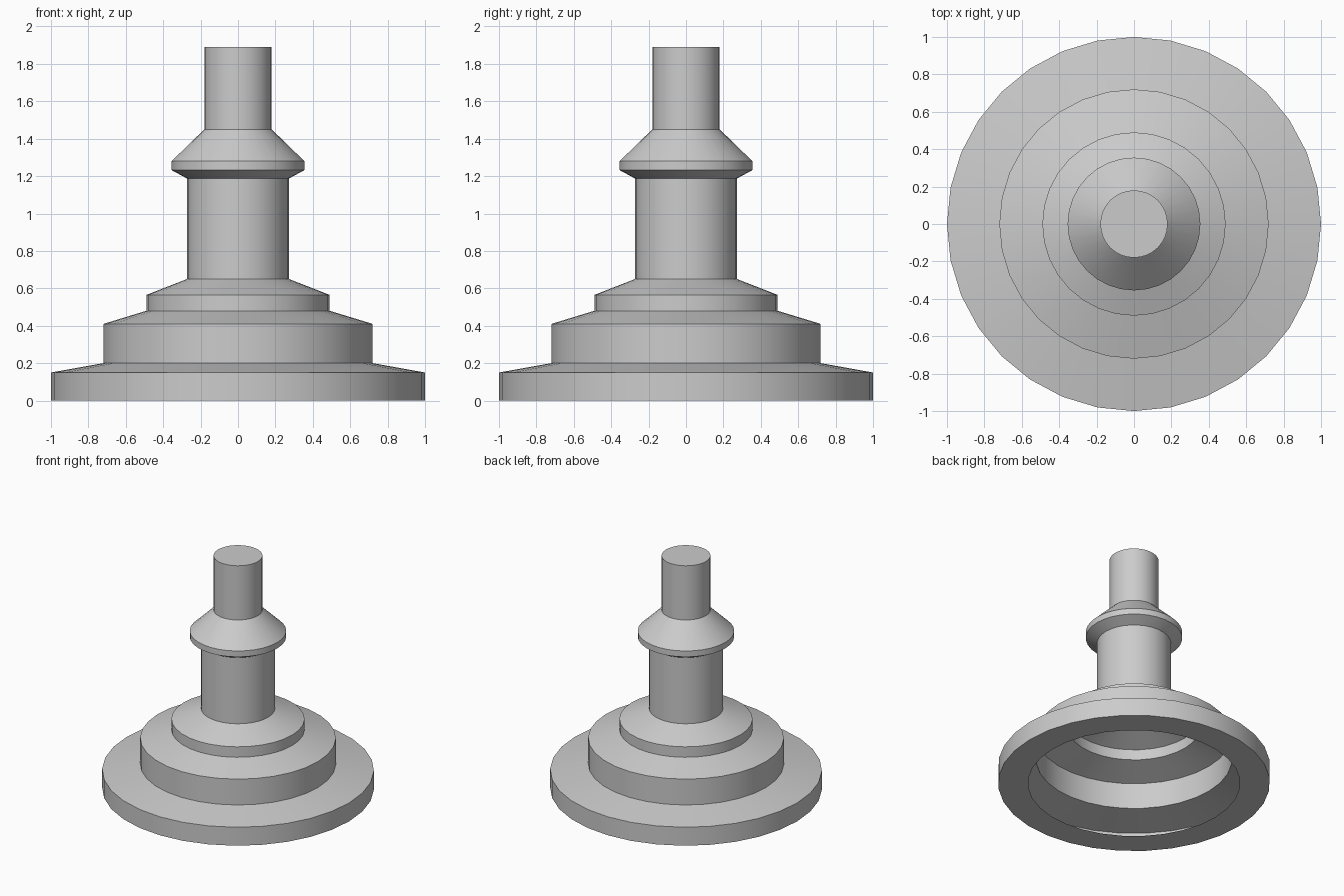
import bpy, bmesh, math

if "Cube" in bpy.data.objects:
    bpy.data.objects.remove(bpy.data.objects["Cube"])

SIDES = 32

# Half profile (radius, height): open underside ring, stepped base, shaft, collar, tip
PROFILE = [(0.78, 0), (1.0, 0), (1.0, 0.15), (0.72, 0.2), (0.72, 0.41),
           (0.49, 0.48), (0.49, 0.565), (0.272, 0.65), (0.272, 1.187),
           (0.355, 1.232), (0.355, 1.28), (0.18, 1.45), (0.18, 1.89)]


def lathe(name, profile, sides):
    bm = bmesh.new()
    rings = []
    for r, z in profile:
        rings.append([bm.verts.new((r * math.cos(2 * math.pi * i / sides),
                                    r * math.sin(2 * math.pi * i / sides), z))
                      for i in range(sides)])
    for a, b in zip(rings, rings[1:]):
        for i in range(sides):
            j = (i + 1) % sides
            bm.faces.new((a[i], a[j], b[j], b[i]))
    bm.faces.new(rings[-1])  # flat top cap
    mesh = bpy.data.meshes.new(name)
    bm.to_mesh(mesh)
    bm.free()
    obj = bpy.data.objects.new(name, mesh)
    bpy.context.collection.objects.link(obj)
    return obj


# Hollow turned pedestal with smooth walls and crisp steps
pedestal = lathe("stepped_pedestal", PROFILE, SIDES)
bpy.context.view_layer.objects.active = pedestal
pedestal.select_set(True)
bpy.ops.object.shade_smooth_by_angle(angle=math.radians(15))
